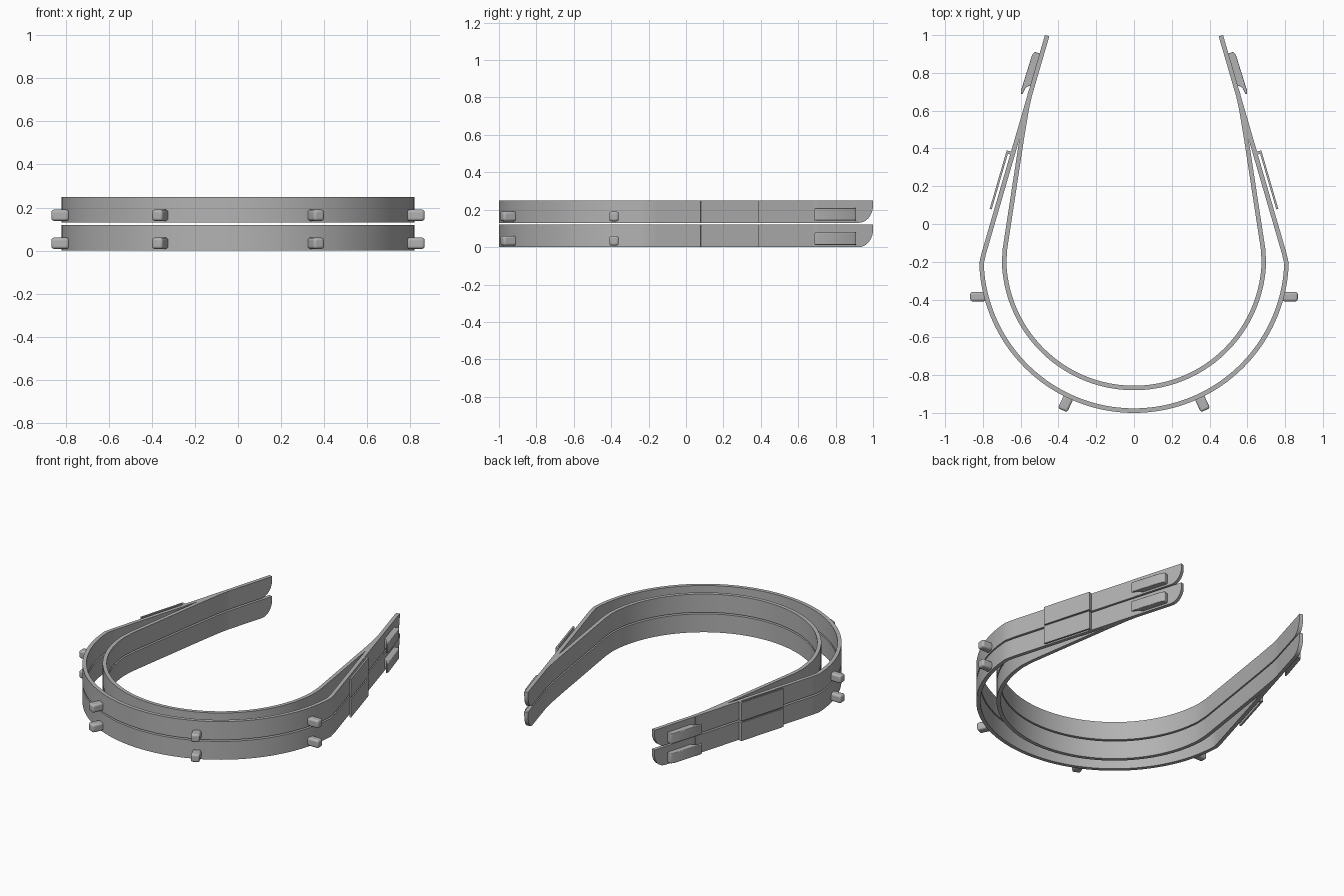
import bpy, bmesh, math
from mathutils import Vector, Matrix

cube = bpy.data.objects.get("Cube")
if cube:
    bpy.data.objects.remove(cube, do_unlink=True)

grey = bpy.data.materials.new("plain grey")
grey.use_nodes = True
COLOUR = (0.45, 0.45, 0.45, 1)
grey.diffuse_color = COLOUR
grey.node_tree.nodes["Principled BSDF"].inputs["Base Color"].default_value = COLOUR

HEIGHT = 0.12
LEVELS = {"lower": 0.0, "upper": 0.13}
CENTRE_Y = -0.18
KINK, TIP = Vector((0.808, -0.2)), Vector((0.46, 0.997))
ALONG = (TIP - KINK).normalized()          # direction of the straight arm
OUT = Vector((ALONG.y, -ALONG.x))          # outward from the arm


def finish(name, bm, bevel=0.0):
    bmesh.ops.recalc_face_normals(bm, faces=bm.faces)
    mesh = bpy.data.meshes.new(name)
    bm.to_mesh(mesh)
    bm.free()
    mesh.materials.append(grey)
    ob = bpy.data.objects.new(name, mesh)
    bpy.context.collection.objects.link(ob)
    bpy.ops.object.select_all(action='DESELECT')
    ob.select_set(True)
    bpy.context.view_layer.objects.active = ob
    if bevel:
        mod = ob.modifiers.new("rounding", 'BEVEL')
        mod.width, mod.segments, mod.limit_method = bevel, 3, 'ANGLE'
    bpy.ops.object.shade_smooth_by_angle(angle=math.radians(35))
    return ob


def band(name, radius, arm, z, thick=0.024, rounded=False):
    """Strip round the front arc, continued along a straight arm on both sides."""
    arc = [Vector((radius * math.sin(a), CENTRE_Y - radius * math.cos(a)))
           for a in (math.radians(88 * i / 40) for i in range(41))]
    half = arc + arm
    pts = [Vector((-p.x, p.y)) for p in reversed(half[1:])] + half
    bm = bmesh.new()
    rings = []
    for i, p in enumerate(pts):
        d = (pts[min(i + 1, len(pts) - 1)] - pts[max(i - 1, 0)]).normalized()
        n = Vector((d.y, -d.x)) * thick / 2
        low = 0.0
        if rounded and p.y > 0.92:
            t = min(1, (p.y - 0.92) / (TIP.y - 0.92))
            low = 0.095 * (1 - math.sqrt(1 - t * t))
        rings.append([bm.verts.new((q.x, q.y, z + h)) for q, h in
                      ((p - n, low), (p + n, low), (p + n, HEIGHT), (p - n, HEIGHT))])
    for a, b in zip(rings, rings[1:]):
        for k in range(4):
            bm.faces.new((a[k], a[(k + 1) % 4], b[(k + 1) % 4], b[k]))
    bm.faces.new(rings[0])
    bm.faces.new(rings[-1])
    return finish(name, bm)


def arm_part(name, profile, z0, z1, side, bevel=0.0):
    """Extrude a profile of (y on the arm, distance outward) points."""
    bm = bmesh.new()
    verts = []
    for y, off in profile:
        p = KINK + ALONG * ((y - KINK.y) / ALONG.y) + OUT * off
        verts.append(bm.verts.new((p.x * side, p.y, z0)))
    face = bm.faces.new(verts)
    top = bmesh.ops.extrude_face_region(bm, geom=[face])["geom"]
    bmesh.ops.translate(bm, vec=(0, 0, z1 - z0),
                        verts=[v for v in top if isinstance(v, bmesh.types.BMVert)])
    return finish(name, bm, bevel)


def peg(name, base, direction, width, length, z):
    """Short rounded block standing out of the outer band."""
    angle = math.atan2(direction.y, direction.x)
    mid = base + direction * length / 2
    bm = bmesh.new()
    bmesh.ops.create_cube(bm, size=1, matrix=Matrix.Translation((mid.x, mid.y, z))
                          @ Matrix.Rotation(angle, 4, 'Z')
                          @ Matrix.Diagonal((length, width, 0.052, 1)))
    return finish(name, bm, 0.012)


# Straight arms, with closely spaced points where the tip curves
start = KINK.lerp(TIP, 0.04)
outer_arm = [start] + [KINK.lerp(TIP, 0.93 + 0.07 * math.sin(math.pi / 2 * i / 10))
                       for i in range(11)]
inner_arm = [Vector(p) for p in ((0.683, -0.13), (0.593, 0.46), (0.568, 0.61), (0.548, 0.7))]

# Clip plate, held to the arm at its rear end only
clip = [(0.07, 0.025), (0.365, 0.025), (0.365, 0.008), (0.38, 0.008),
        (0.38, 0.036), (0.07, 0.036)]
# Hook with a hollow underside at its free front end
hook = [(0.9, 0.005), (0.9, 0.04), (0.88, 0.048), (0.69, 0.052), (0.675, 0.048),
        (0.675, 0.04), (0.69, 0.036), (0.705, 0.034), (0.72, 0.026), (0.727, 0.014), (0.727, 0.005)]

for level, z in LEVELS.items():
    band(level + " outer band", 0.808, outer_arm, z, rounded=True)
    band(level + " inner band", 0.688, inner_arm, z)
    for side, word in ((1, "left"), (-1, "right")):
        label = level + " " + word
        arm_part(label + " clip plate", clip, z, z + HEIGHT, side)
        arm_part(label + " hook", hook, z + 0.012, z + 0.078, side, 0.008)
        peg(label + " side peg", Vector((0.785 * side, -0.385)), Vector((side, 0)),
            0.05, 0.082, z + 0.034)
        radial = Vector((0.43 * side, -0.9)).normalized()
        peg(label + " front peg", Vector((0.345 * side, -0.915)), radial, 0.054, 0.078, z + 0.034)
